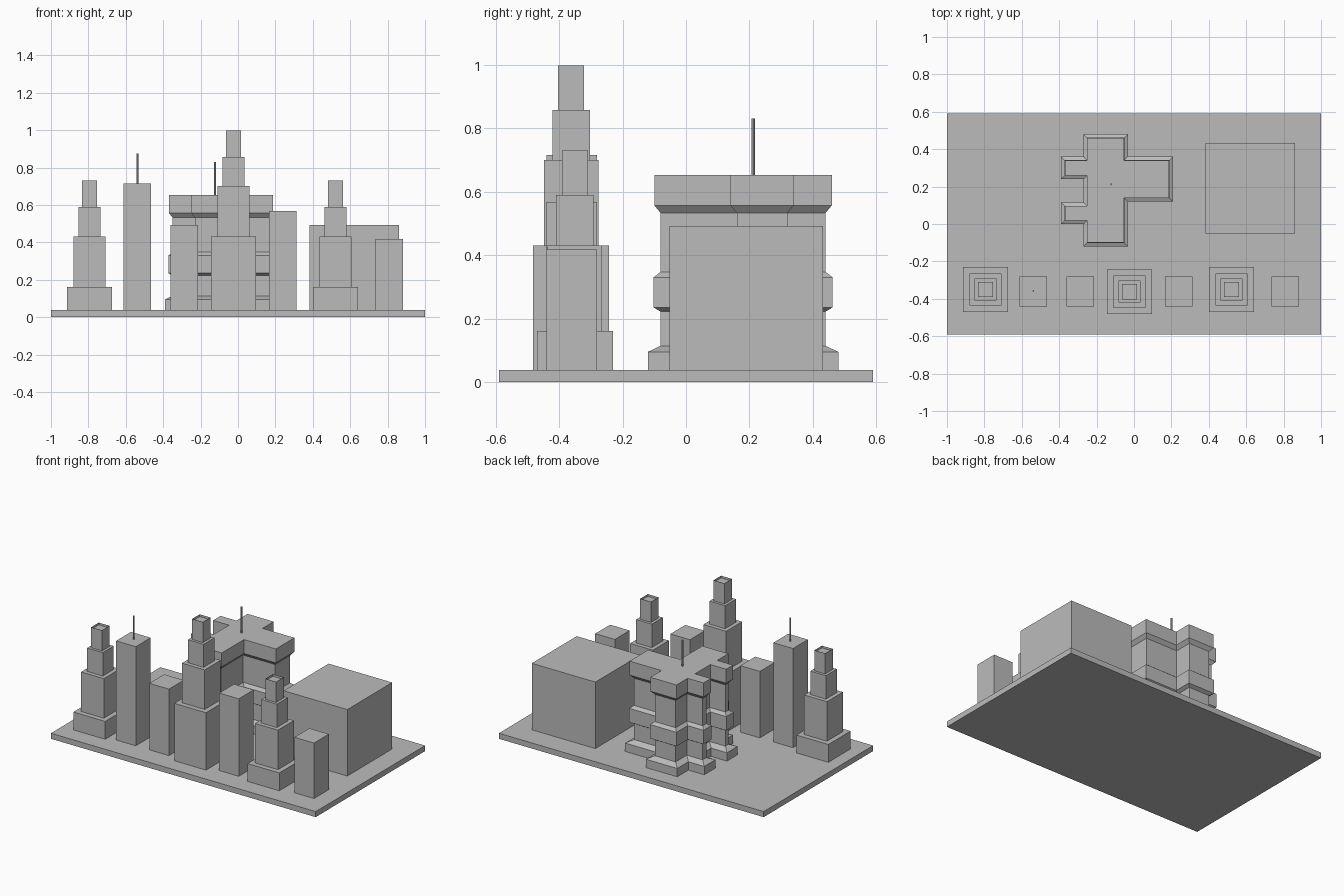
import bpy
import bmesh
from mathutils import Vector

cube = bpy.data.objects.get("Cube")
if cube:
    bpy.data.objects.remove(cube, do_unlink=True)

grey = bpy.data.materials.new("plain grey")
grey.use_nodes = True
grey.diffuse_color = (0.5, 0.5, 0.5, 1)
grey.node_tree.nodes["Principled BSDF"].inputs["Base Color"].default_value = (0.5, 0.5, 0.5, 1)

GROUND = 0.038


def finish(bm, name):
    bmesh.ops.recalc_face_normals(bm, faces=bm.faces)
    mesh = bpy.data.meshes.new(name)
    bm.to_mesh(mesh)
    bm.free()
    mesh.materials.append(grey)
    obj = bpy.data.objects.new(name, mesh)
    bpy.context.collection.objects.link(obj)
    return obj


def loft(bm, rings):
    """Skin a stack of point rings and cap both ends; returns the top face."""
    loops = [[bm.verts.new(p) for p in ring] for ring in rings]
    for low, high in zip(loops, loops[1:]):
        for i in range(len(low)):
            j = (i + 1) % len(low)
            bm.faces.new((low[i], low[j], high[j], high[i]))
    bm.faces.new(loops[0][::-1])
    return bm.faces.new(loops[-1])


def square(x, y, hx, hy, z):
    return [(x - hx, y - hy, z), (x + hx, y - hy, z), (x + hx, y + hy, z), (x - hx, y + hy, z)]


def block(name, x, y, hx, hy, z0, z1):
    bm = bmesh.new()
    loft(bm, [square(x, y, hx, hy, z0), square(x, y, hx, hy, z1)])
    return finish(bm, name)


def stepped_tower(name, x, y, tops):
    """Four shrinking tiers with a shallow sunken roof."""
    rings, z = [], GROUND
    for half, top in zip((0.12, 0.086, 0.059, 0.041), tops):
        rings += [square(x, y, half, half, z), square(x, y, half, half, top)]
        z = top
    bm = bmesh.new()
    roof = loft(bm, rings)
    bmesh.ops.inset_region(bm, faces=[roof], thickness=0.007)
    bmesh.ops.translate(bm, verts=roof.verts, vec=(0, 0, -0.015))
    return finish(bm, name)


def antenna(name, x, y, z0, z1):
    bm = bmesh.new()
    bmesh.ops.create_cone(bm, cap_ends=True, segments=8, radius1=0.005, radius2=0.005, depth=z1 - z0)
    bmesh.ops.translate(bm, verts=bm.verts, vec=(x, y, (z0 + z1) / 2))
    return finish(bm, name)


# Ground slab
block("ground_slab", 0, 0, 1, 0.59, 0, GROUND)

# Stepped towers along the front
stepped_tower("left_stepped_tower", 0.521, -0.35, (0.16, 0.43, 0.59, 0.73))
stepped_tower("right_stepped_tower", -0.794, -0.35, (0.16, 0.43, 0.59, 0.73))
stepped_tower("tall_stepped_tower", -0.024, -0.362, (0.43, 0.70, 0.857, 0.997))

# Plain towers along the front
for name, x, top in (("antenna_tower", -0.538, 0.715), ("inner_right_tower", -0.288, 0.492),
                     ("inner_left_tower", 0.24, 0.567), ("outer_left_tower", 0.808, 0.417)):
    block(name, x, -0.36, 0.074, 0.08, GROUND, top)
antenna("tower_antenna", -0.538, -0.358, 0.715, 0.875)

# Large block at the back
block("large_block", 0.622, 0.19, 0.24, 0.242, GROUND, 0.492)

# Central hall: winged floor plan, counter-clockwise
plan = [(-0.25, -0.10), (-0.053, -0.10), (-0.053, 0.14), (0.188, 0.14), (0.188, 0.34),
        (-0.053, 0.34), (-0.053, 0.46), (-0.25, 0.46), (-0.25, 0.34), (-0.37, 0.34),
        (-0.37, 0.26), (-0.25, 0.26), (-0.25, 0.095), (-0.37, 0.095), (-0.37, 0.02), (-0.25, 0.02)]


def offset_plan(distance, z):
    pts = [Vector(p) for p in plan]
    ring = []
    for i, p in enumerate(pts):
        a = (p - pts[i - 1]).normalized()
        b = (pts[(i + 1) % len(pts)] - p).normalized()
        ring.append((p.x + distance * (a.y + b.y), p.y - distance * (a.x + b.x), z))
    return ring


# Wall profile: plinth, shaft, middle band, shaft, overhanging crown
profile = [(0.02, GROUND), (0.02, 0.095), (-0.02, 0.114), (-0.02, 0.222), (0.002, 0.235),
           (0.002, 0.33), (-0.02, 0.347), (-0.02, 0.533), (0, 0.557), (0, 0.652)]
bm = bmesh.new()
loft(bm, [offset_plan(d, z) for d, z in profile])
finish(bm, "central_hall")
antenna("hall_antenna", -0.122, 0.212, 0.652, 0.83)
